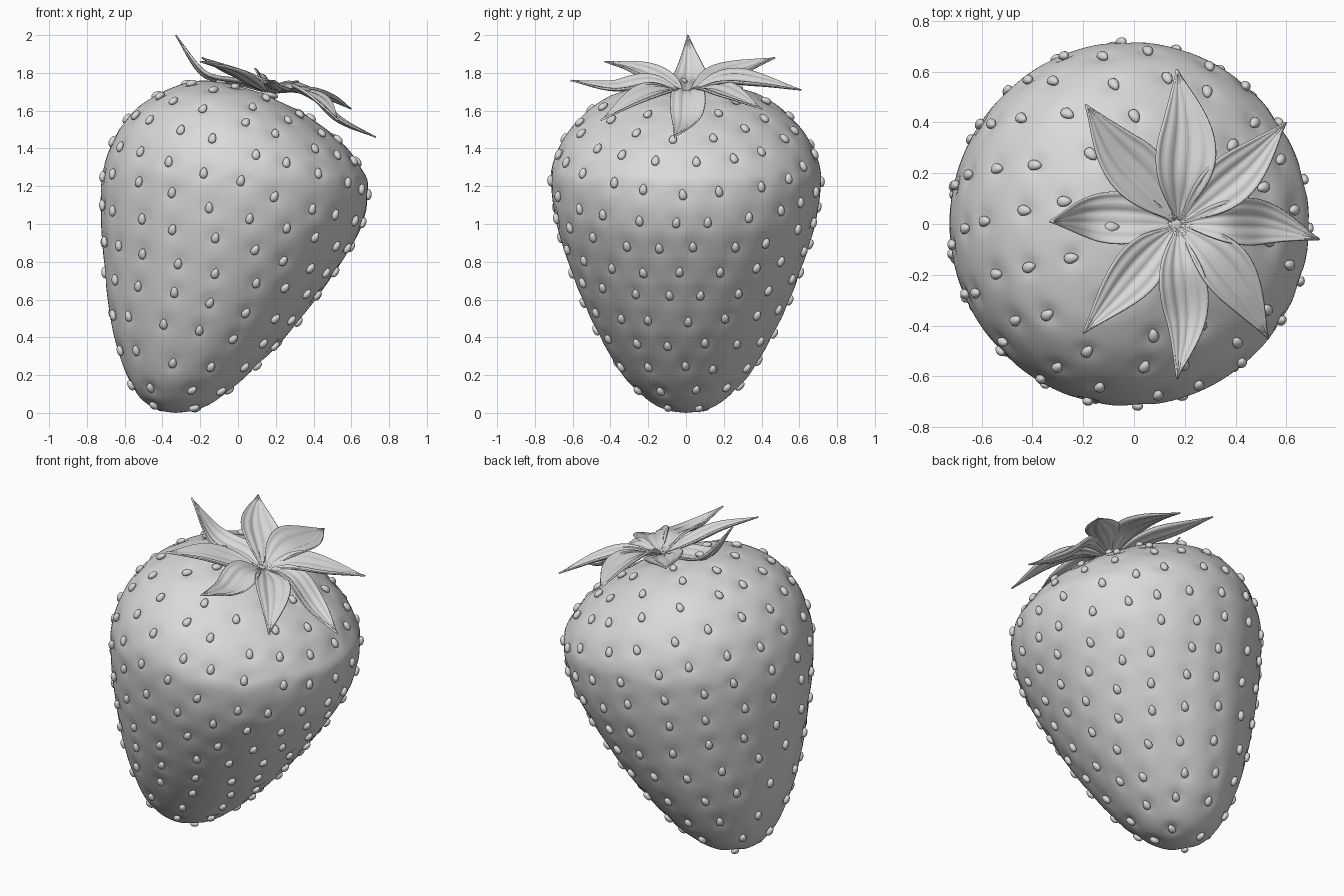
import bpy, bmesh, math, random
from mathutils import Vector, Matrix, kdtree
from mathutils.bvhtree import BVHTree

random.seed(4)
cube = bpy.data.objects.get("Cube")
if cube:
    bpy.data.objects.remove(cube, do_unlink=True)

grey = bpy.data.materials.new("plain_grey")
grey.use_nodes = True
colour = (0.7, 0.7, 0.7, 1)
grey.diffuse_color = colour
grey.node_tree.nodes["Principled BSDF"].inputs["Base Color"].default_value = colour


def spline(points, steps):
    """Smooth curve through points of any dimension."""
    pts = [Vector(p) for p in points]
    pts = [pts[0] * 2 - pts[1]] + pts + [pts[-1] * 2 - pts[-2]]
    out = []
    for a, b, c, d in zip(pts, pts[1:], pts[2:], pts[3:]):
        for i in range(steps):
            t = i / steps
            out.append(b + (c - a) * (t / 2) + (a * 2 - b * 5 + c * 4 - d) * (t * t / 2)
                       + (b * 3 - a - c * 3 + d) * (t ** 3 / 2))
    return out + [pts[-2]]


def grid_faces(rows, cols, closed):
    return [(r * cols + c, r * cols + (c + 1) % cols,
             (r + 1) * cols + (c + 1) % cols, (r + 1) * cols + c)
            for r in range(rows - 1) for c in range(cols if closed else cols - 1)]


def finish(name, bm):
    """Turn a bmesh into a smooth grey object."""
    bmesh.ops.remove_doubles(bm, verts=bm.verts, dist=0.00001)
    bmesh.ops.recalc_face_normals(bm, faces=bm.faces)
    mesh = bpy.data.meshes.new(name)
    bm.to_mesh(mesh)
    bm.free()
    mesh.materials.append(grey)
    mesh.polygons.foreach_set("use_smooth", [True] * len(mesh.polygons))
    obj = bpy.data.objects.new(name, mesh)
    bpy.context.collection.objects.link(obj)
    return obj


def from_grid(verts, faces):
    bm = bmesh.new()
    vs = [bm.verts.new(v) for v in verts]
    for f in faces:
        bm.faces.new([vs[i] for i in f])
    return bm


# Fruit body: height, left edge, right edge, half depth
PROFILE = [
    (0, -.33, -.33, 0), (.01, -.40, -.25, .08), (.04, -.47, -.16, .16),
    (.1, -.535, -.07, .24), (.2, -.59, .05, .335), (.4, -.655, .25, .455),
    (.6, -.69, .41, .55), (.8, -.71, .55, .625), (1, -.725, .66, .685),
    (1.2, -.725, .69, .715), (1.3, -.71, .65, .71), (1.4, -.68, .58, .675),
    (1.5, -.63, .47, .615), (1.6, -.55, .33, .52), (1.66, -.47, .23, .435),
    (1.7, -.40, .15, .35), (1.74, -.30, -.02, .2), (1.755, -.24, -.11, .08),
    (1.76, -.18, -.18, 0)]
COLS = 128
verts = []
rings = spline(PROFILE, 6)
for z, left, right, depth in rings:
    for i in range(COLS):
        a = math.tau * i / COLS
        verts.append(Vector(((left + right) / 2 + (right - left) / 2 * math.cos(a),
                             depth * math.sin(a), z)))
faces = grid_faces(len(rings), COLS, True)
surface = BVHTree.FromPolygons(verts, faces)

# Seed positions: staggered rows around the leaning axis
tip, stem = Vector((-.33, 0, 0)), Vector((.17, 0, 1.69))
axis = (stem - tip).normalized()
side = Vector((0, 1, 0))
across = side.cross(axis)
core = tip.lerp(stem, .58)


def cast(theta, phi):
    d = axis * math.cos(theta) + (across * math.cos(phi) + side * math.sin(phi)) * math.sin(theta)
    hit, normal, _, _ = surface.ray_cast(core, d)
    if normal.dot(d) < 0:
        normal = -normal
    return hit, normal


seeds = []
theta, row = 0.36, 0
while theta < math.pi - .06:
    p = cast(theta, 1.5)[0]
    ring = (p - core).length * math.sin(theta)
    count = max(3, round(math.tau * ring / .215))
    for k in range(count):
        phi = math.tau * (k + row % 2 / 2 + random.uniform(-.12, .12)) / count + row * .05
        seeds.append(cast(theta + random.uniform(-.02, .02), phi))
    speed = (cast(theta + .02, 1.5)[0] - p).length / .02
    theta += .172 / speed
    row += 1

# Dents around the seeds and a hollow under the leaves
tree = kdtree.KDTree(len(seeds))
for i, (p, n) in enumerate(seeds):
    tree.insert(p, i)
tree.balance()
dented = []
for v in verts:
    _, i, dist = tree.find(v)
    push = .012 * math.exp(-(dist / .04) ** 2)
    hollow = .03 * math.exp(-((v - stem).length / .12) ** 2)
    dented.append(v - seeds[i][1] * push - axis * hollow)
finish("fruit_body", from_grid(dented, faces))

# Seeds: small teardrops lying along the surface
bm = bmesh.new()
for p, n in seeds:
    up = (axis - n * axis.dot(n)).normalized()
    up = Matrix.Rotation(random.uniform(-.2, .2), 3, n) @ up
    right = up.cross(n)
    made = bmesh.ops.create_uvsphere(bm, u_segments=12, v_segments=8, radius=1)["verts"]
    for v in made:
        x, y, z = v.co
        v.co = p + right * (x * .021 * (1 - .25 * y)) + up * (y * .03) + n * (z * .017 + .002)
finish("seeds", bm)

# Leaves: two guide points, tip and half width
LEAVES = {
    "left": [(.36, .01, 1.70), (.53, 0, 1.55), (.73, -.06, 1.46), .09],
    "back_left": [(.31, .12, 1.72), (.45, .24, 1.68), (.60, .40, 1.61), .095],
    "back": [(.19, .19, 1.76), (.20, .38, 1.75), (.17, .61, 1.71), .12],
    "back_right": [(.06, .15, 1.76), (-.07, .29, 1.82), (-.19, .47, 1.88), .11],
    "right": [(.03, .02, 1.74), (-.18, .025, 1.79), (-.33, .01, 2.0), .10],
    "front_right": [(.06, -.12, 1.75), (-.06, -.26, 1.82), (-.20, -.43, 1.86), .095],
    "front": [(.18, -.18, 1.75), (.20, -.38, 1.72), (.17, -.61, 1.76), .095],
    "front_left": [(.31, -.12, 1.71), (.42, -.26, 1.66), (.53, -.45, 1.55), .10],
}
NCOL = 17
for name, (p1, p2, end, width) in LEAVES.items():
    out = Vector(p1) - stem
    out.z = 0
    base = stem + out.normalized() * .015 + Vector((0, 0, .005))
    line = spline([base, p1, p2, end], 10)
    last = len(line) - 1
    pts = []
    for i, p in enumerate(line):
        t = i / last
        tangent = (line[min(i + 1, last)] - line[max(i - 1, 0)]).normalized()
        sideways = axis.cross(tangent).normalized()
        normal = tangent.cross(sideways)
        # narrow root, broad middle, slender pointed tip
        shape = math.sin(math.pi * t ** .95) ** 1.15 if 0 < t < 1 else 0
        w = width * max(shape, .15 * (1 - t)) + .0015
        for j in range(NCOL):
            s = j / (NCOL - 1) * 2 - 1
            lift = w * (.3 * abs(s) ** 1.5 + .05 * math.cos(s * 12) - .1)
            pts.append(p + sideways * (s * w) + normal * lift)
    leaf = finish(name + "_leaf", from_grid(pts, grid_faces(len(line), NCOL, False)))
    thick = leaf.modifiers.new("thickness", "SOLIDIFY")
    thick.thickness = .008
    thick.offset = 0

# Hub joining the leaves
bm = bmesh.new()
bmesh.ops.create_uvsphere(bm, u_segments=24, v_segments=12, radius=.045)
turn = axis.to_track_quat("Z", "Y").to_matrix().to_4x4()
bm.transform(Matrix.Translation(stem - axis * .005) @ turn @ Matrix.Diagonal((1, 1, .4, 1)))
finish("leaf_hub", bm)
